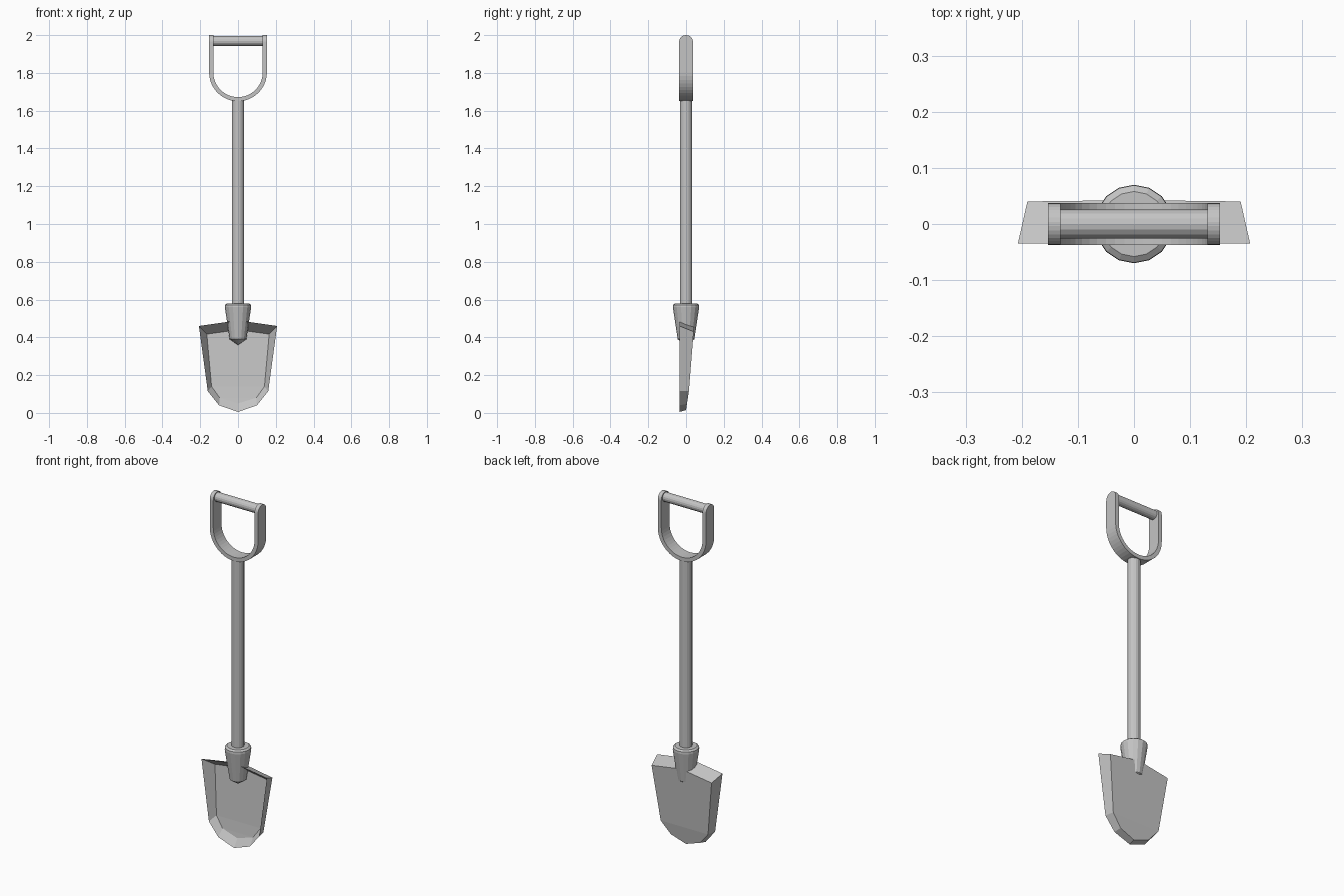
import bpy, bmesh
from math import sin, cos, pi, radians

cube = bpy.data.objects.get("Cube")
if cube:
    bpy.data.objects.remove(cube, do_unlink=True)

metal = bpy.data.materials.new("plain grey")
metal.use_nodes = True
GREY = (0.55, 0.55, 0.55, 1)
metal.diffuse_color = GREY
metal.node_tree.nodes["Principled BSDF"].inputs["Base Color"].default_value = GREY


def finish(name, bm):
    bmesh.ops.recalc_face_normals(bm, faces=bm.faces)
    mesh = bpy.data.meshes.new(name)
    bm.to_mesh(mesh)
    bm.free()
    mesh.materials.append(metal)
    obj = bpy.data.objects.new(name, mesh)
    bpy.context.collection.objects.link(obj)
    return obj


def loft(name, rings, caps=True):
    """Skin a list of equal-length closed rings of points."""
    bm = bmesh.new()
    loops = [[bm.verts.new(p) for p in ring] for ring in rings]
    n = len(loops[0])
    for a, b in zip(loops, loops[1:]):
        for i in range(n):
            j = (i + 1) % n
            bm.faces.new((a[i], a[j], b[j], b[i]))
    if caps:
        bm.faces.new(loops[0])
        bm.faces.new(loops[-1])
    return finish(name, bm)


def lathe(name, profile, sides=16):
    """Spin (radius, height) pairs around z."""
    turns = [2 * pi * i / sides for i in range(sides)]
    return loft(name, [[(r * cos(t), r * sin(t), z) for t in turns]
                       for r, z in profile])


def mirrored(half):
    """Complete an outline whose first and last points lie on x = 0."""
    return half + [(-x, z) for x, z in half[-2:0:-1]]


# Blade: a dished scoop with a sharp front rim, sloped walls and a bent back
def back_y(z):
    if z > 0.115:
        return 0.015 + (z - 0.115) * 0.08
    return 0.015 - (0.115 - z) * 0.15


rim = mirrored([(0, 0.49), (0.207, 0.46), (0.16, 0.115), (0.1, 0.04), (0, 0.005)])
back = mirrored([(0, 0.46), (0.19, 0.43), (0.15, 0.115), (0.093, 0.048), (0, 0.015)])
floor = mirrored([(0, 0.44), (0.165, 0.417), (0.14, 0.14), (0.097, 0.08), (0, 0.05)])

bm = bmesh.new()
layers = [
    [bm.verts.new((x, back_y(z) - 0.012, z)) for x, z in floor],
    [bm.verts.new((x, -0.035, z)) for x, z in rim],
    [bm.verts.new((x, back_y(z), z)) for x, z in back],
]
count = len(rim)
for a, b in zip(layers, layers[1:]):
    for i in range(count):
        j = (i + 1) % count
        bm.faces.new((a[i], a[j], b[j], b[i]))
# Floor and back are spanned row by row between the two sides
for ring in (layers[0], layers[2]):
    bm.faces.new((ring[0], ring[1], ring[-1]))
    for i in (1, 2):
        bm.faces.new((ring[i], ring[i + 1], ring[-i - 1], ring[-i]))
    bm.faces.new((ring[3], ring[4], ring[5]))
finish("blade", bm)

# Socket with a pointed tip and a chamfered collar
lathe("socket", [(0.001, 0.36), (0.044, 0.39), (0.07, 0.56), (0.069, 0.572), (0.058, 0.58)])

# Shaft
lathe("shaft", [(0.033, 0.5), (0.033, 1.66)])

# Grip yoke: a flat strap bent into a U with rounded ends
HALF, OUTER, INNER, CENTRE, END = 0.037, 0.153, 0.131, 1.803, 1.963
half_path = []
for i in range(7, 0, -1):
    t = radians(12 * i)
    half_path.append((1, 0, END - CENTRE + HALF * sin(t), HALF * cos(t)))
half_path.append((1, 0, END - CENTRE, HALF))
arc = [(cos(t), -sin(t), 0, HALF) for t in (pi * i / 24 for i in range(25))]
path = half_path + arc + [(-c, s, rise, w) for c, s, rise, w in reversed(half_path)]
rings = []
for c, s, rise, w in path:
    def at(r, y):
        return (r * c, y, CENTRE + r * s + rise)
    rings.append([at(OUTER, -w), at(OUTER, w), at(INNER, w), at(INNER, -w)])
loft("grip_yoke", rings)

# Grip bar
BAR_Z, BAR_R = 1.969, 0.026
turns = [2 * pi * i / 16 for i in range(16)]
loft("grip_bar", [[(x, BAR_R * cos(t), BAR_Z + BAR_R * sin(t)) for t in turns]
                  for x in (-0.135, 0.135)])
